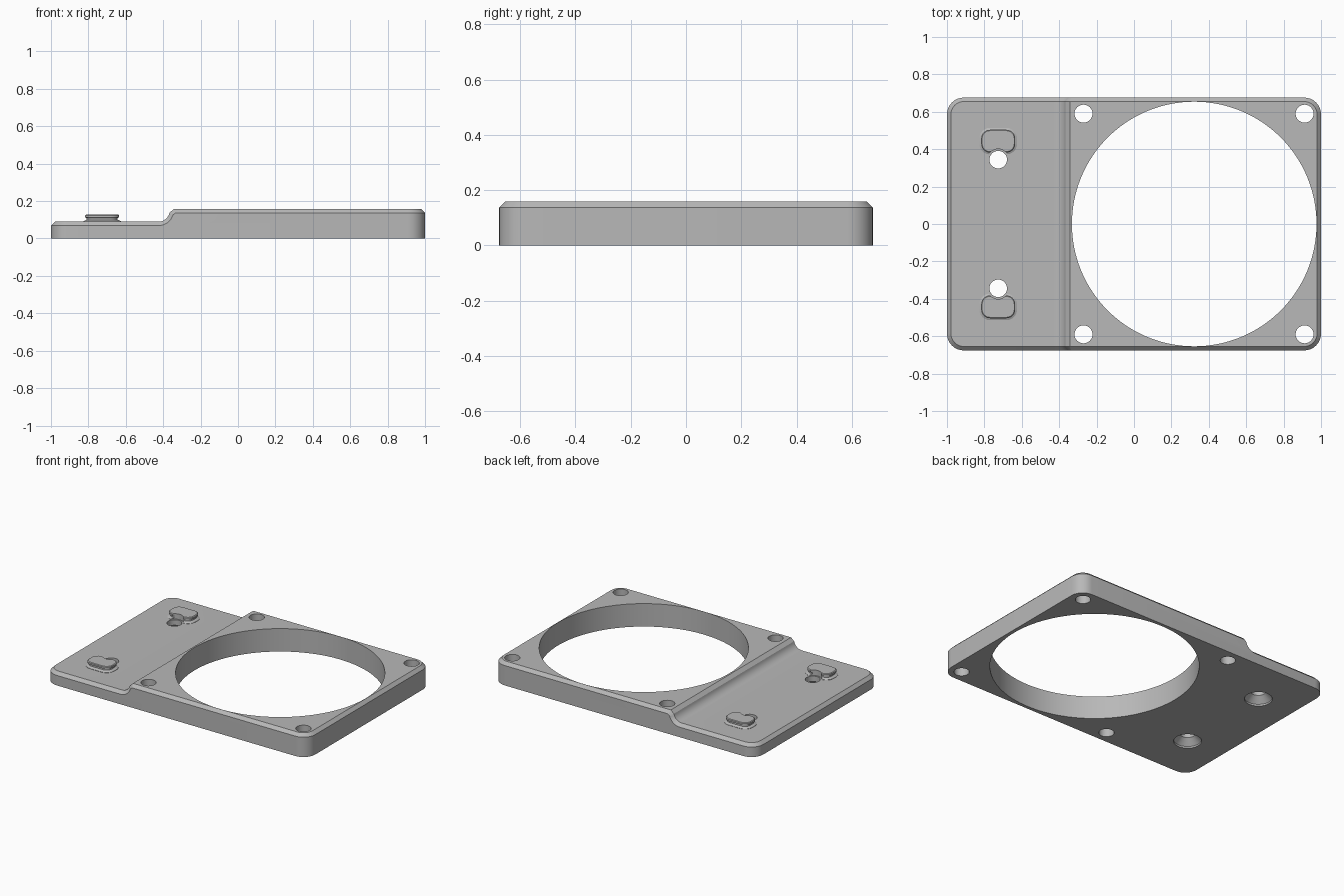
import bpy, bmesh, math

if "Cube" in bpy.data.objects:
    bpy.data.objects.remove(bpy.data.objects["Cube"])

gray = bpy.data.materials.new("light gray")
gray.diffuse_color = (0.48, 0.48, 0.48, 1)
gray.use_nodes = True
gray.node_tree.nodes["Principled BSDF"].inputs["Base Color"].default_value = gray.diffuse_color


def make_object(name, bm):
    bmesh.ops.recalc_face_normals(bm, faces=bm.faces)
    mesh = bpy.data.meshes.new(name)
    bm.to_mesh(mesh)
    bm.free()
    obj = bpy.data.objects.new(name, mesh)
    mesh.materials.append(gray)
    bpy.context.collection.objects.link(obj)
    return obj


def loft(bm, rings):
    """Skin equal-length closed rings and cap both ends."""
    loops = [[bm.verts.new(p) for p in ring] for ring in rings]
    n = len(loops[0])
    for a, b in zip(loops, loops[1:]):
        for i in range(n):
            bm.faces.new((a[i], a[(i + 1) % n], b[(i + 1) % n], b[i]))
    bm.faces.new(loops[0])
    bm.faces.new(loops[-1])


def round_tool(name, x, y, profile, n):
    """Turned cutter from (radius, height) pairs."""
    bm = bmesh.new()
    loft(bm, [[(x + r * math.cos(2 * math.pi * i / n), y + r * math.sin(2 * math.pi * i / n), z)
               for i in range(n)] for r, z in profile])
    obj = make_object(name, bm)
    obj.hide_render = True
    return obj


def cut(obj, tool):
    mod = obj.modifiers.new("cut", 'BOOLEAN')
    mod.operation, mod.solver, mod.object = 'DIFFERENCE', 'EXACT', tool
    bpy.context.view_layer.objects.active = obj
    bpy.ops.object.modifier_apply(modifier=mod.name)


# Stepped plate: side profile with a hollow fillet at the step
W = 0.676
side = [(-1, 0), (-1, 0.09)]
for i in range(9):
    a = math.radians(-90 + 78 * i / 8)
    side.append((-0.425 + 0.06 * math.cos(a), 0.15 + 0.06 * math.sin(a)))
side += [(-0.343, 0.158), (1, 0.158), (1, 0)]
bm = bmesh.new()
loft(bm, [[(x, y, z) for x, z in side] for y in (-W, W)])
bmesh.ops.recalc_face_normals(bm, faces=bm.faces)

# Rounded upright corners
corners = [e for e in bm.edges if abs(e.verts[0].co.z - e.verts[1].co.z) > 0.05
           and all(abs(v.co.x) > 0.99 for v in e.verts)]
bmesh.ops.bevel(bm, geom=corners, offset=0.09, segments=8, profile=0.5,
                affect='EDGES', clamp_overlap=False)

# Chamfer around the upper rim
bm.normal_update()
rim = []
for e in bm.edges:
    nz = sorted(f.normal.z for f in e.link_faces)
    if len(nz) == 2 and abs(nz[0]) < 0.01 and nz[1] > 0.05:
        rim.append(e)
bmesh.ops.bevel(bm, geom=rim, offset=0.021, segments=1, profile=0.5,
                affect='EDGES', clamp_overlap=False)
plate = make_object("stepped_plate", bm)

# Large opening and four screw holes
tools = [round_tool("opening_cutter", 0.322, 0, [(0.654, -0.1), (0.654, 0.3)], 128)]
for x in (-0.27, 0.912):
    for y in (-0.59, 0.59):
        tools.append(round_tool("screw_cutter", x, y, [(0.048, -0.1), (0.048, 0.3)], 32))

# Keyed pegs, each notched around a countersunk hole
parts = [plate]
for s in (-1, 1):
    tool = round_tool("peg_hole_cutter", -0.726, s * 0.344,
                      [(0.088, -0.05), (0.088, 0.012), (0.047, 0.053), (0.047, 0.0903),
                       (0.057, 0.0906), (0.057, 0.2)], 32)
    tools.append(tool)
    rings = []
    for z, grow in ((0.087, 0.012), (0.092, 0.012), (0.100, -0.006), (0.110, -0.006),
                    (0.113, 0.002), (0.124, 0.002), (0.128, -0.003)):
        r, ring = 0.045 + grow, []
        for k, (cx, cy) in enumerate(((1, 1), (-1, 1), (-1, -1), (1, -1))):
            for i in range(7):
                a = math.radians(90 * k + 15 * i)
                ring.append((-0.726 + cx * 0.044 + r * math.cos(a),
                             s * (0.443 + cy * 0.014 + r * math.sin(a)), z))
        rings.append(ring)
    bm = bmesh.new()
    loft(bm, rings)
    peg = make_object("back_peg" if s > 0 else "front_peg", bm)
    cut(peg, tool)
    parts.append(peg)

for tool in tools:
    cut(plate, tool)
for tool in tools:
    bpy.data.objects.remove(tool)

# Smooth curved walls, crisp edges
for obj in parts:
    bpy.ops.object.select_all(action='DESELECT')
    obj.select_set(True)
    bpy.context.view_layer.objects.active = obj
    bpy.ops.object.shade_smooth_by_angle(angle=math.radians(25))
